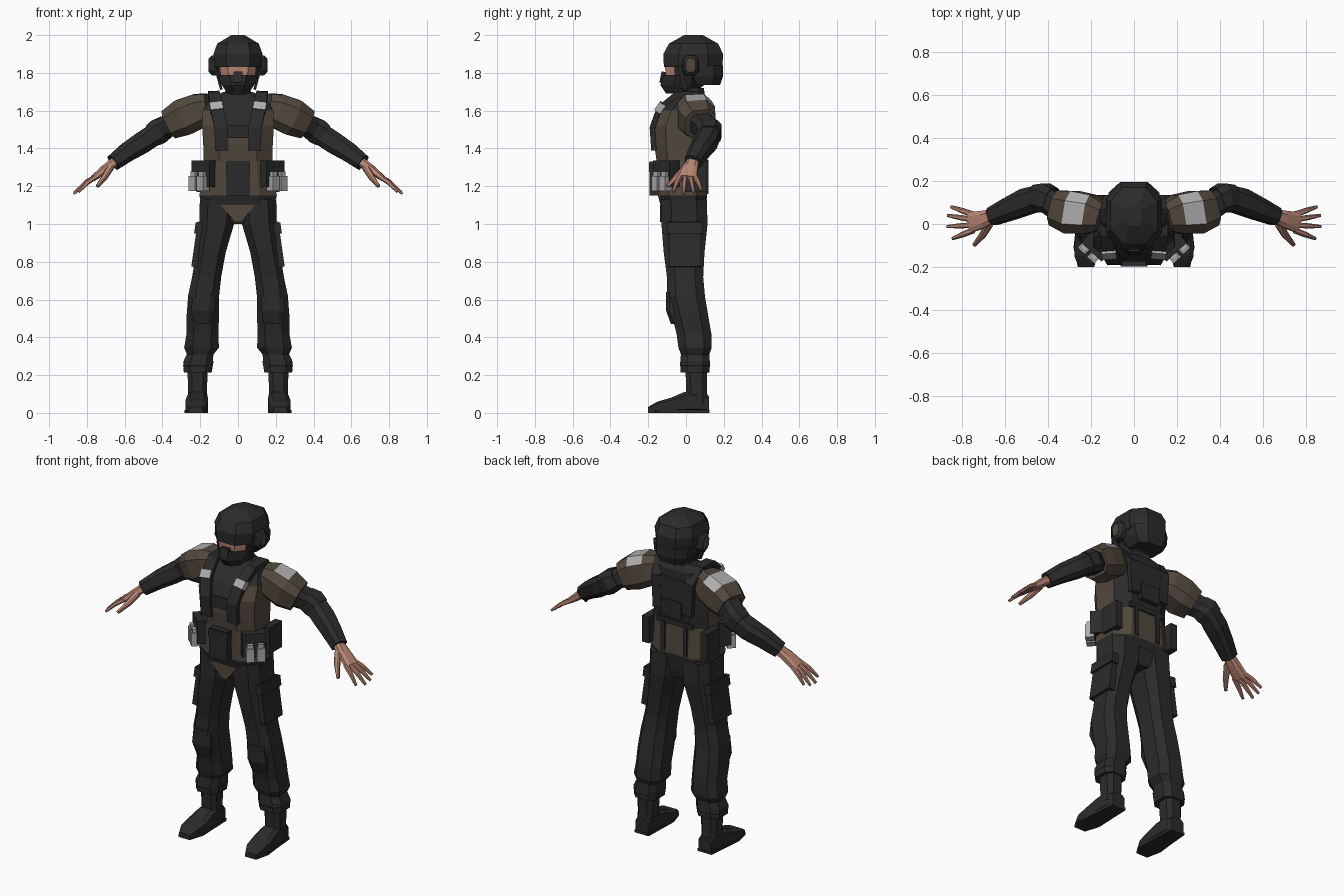
import bpy, bmesh, math
from mathutils import Vector, Matrix


def material(name, rgb):
    m = bpy.data.materials.new(name)
    m.diffuse_color = (*rgb, 1)
    return m


BLACK = material("black cloth", (0.024, 0.024, 0.024))
BROWN = material("brown canvas", (0.085, 0.066, 0.047))
GREY = material("light grey", (0.42, 0.42, 0.42))
SKIN = material("skin", (0.50, 0.25, 0.18))
X, Y, Z = Vector((1, 0, 0)), Vector((0, 1, 0)), Vector((0, 0, 1))


def finish(name, bm, mats, rule, mirror):
    bmesh.ops.recalc_face_normals(bm, faces=bm.faces)
    bm.normal_update()
    if rule:
        for f in bm.faces:
            f.material_index = int(rule(f.calc_center_median(), f.normal))
    me = bpy.data.meshes.new(name)
    bm.to_mesh(me)
    bm.free()
    for m in mats:
        me.materials.append(m)
    ob = bpy.data.objects.new(name, me)
    bpy.context.collection.objects.link(ob)
    if mirror:
        ob.modifiers.new("mirror", 'MIRROR').use_mirror_merge = False
    return ob


def tube(name, rings, *mats, axis=None, ref=X, mirror=True, rule=None, cut=0.55, sides=8):
    """Loft of chamfered sections; ring = x, y, z, half size along ref, half size across."""
    if sides == 8:
        shape = [(1, cut), (cut, 1), (-cut, 1), (-1, cut), (-1, -cut), (-cut, -1), (cut, -1), (1, -cut)]
    else:
        shape = [(1, 1), (-1, 1), (-1, -1), (1, -1)]
    bm = bmesh.new()
    loops = []
    pts = [Vector(r[:3]) for r in rings]
    for i, r in enumerate(rings):
        t = axis or (pts[min(i + 1, len(pts) - 1)] - pts[max(i - 1, 0)]).normalized()
        u = (ref - t * ref.dot(t)).normalized()
        v = t.cross(u)
        loops.append([bm.verts.new(pts[i] + u * a * r[3] + v * b * r[4]) for a, b in shape])
    for a, b in zip(loops, loops[1:]):
        for k in range(sides):
            j = (k + 1) % sides
            bm.faces.new((a[k], a[j], b[j], b[k]))
    bm.faces.new(loops[0])
    bm.faces.new(loops[-1])
    return finish(name, bm, mats, rule, mirror)


def box(name, pos, size, mat, rot=(0, 0, 0), taper=1.0, mirror=True):
    """Box whose lower end is scaled by taper."""
    bm = bmesh.new()
    bmesh.ops.create_cube(bm, size=1)
    for v in bm.verts:
        if v.co.z < 0:
            v.co.x *= taper
    m = Matrix.Translation(pos)
    for ang, ax in zip(rot, "XYZ"):
        m = m @ Matrix.Rotation(ang, 4, ax)
    bm.transform(m @ Matrix.Diagonal((*size, 1)))
    return finish(name, bm, (mat,), None, mirror)


def upright(name, rows, *mats, **kw):
    """Stack of level sections; row = z, x, y, half width, half depth."""
    return tube(name, [(x, y, z, w, d) for z, x, y, w, d in rows], *mats, axis=Z, **kw)


# Helmet, face and mask
upright("helmet", [(1.83, 0, .038, .122, .155), (1.90, 0, .038, .13, .158),
                   (1.955, 0, .04, .11, .13), (2.0, 0, .04, .035, .05)], BLACK, mirror=False, cut=.5)
upright("helmet_nape", [(1.735, 0, .10, .085, .08), (1.78, 0, .095, .11, .10),
                        (1.84, 0, .09, .118, .105)], BLACK, mirror=False)
upright("face", [(1.77, 0, 0, .09, .105), (1.84, 0, 0, .098, .112)], SKIN, BLACK,
        mirror=False, rule=lambda c, n: c.y > -.03)
upright("mask", [(1.69, 0, -.03, .055, .075), (1.735, 0, -.02, .085, .115),
                 (1.79, 0, -.01, .108, .11)], BLACK, mirror=False, cut=.4)
box("nose_cover", (0, -.118, 1.775), (.05, .035, .06), BLACK, rot=(-.2, 0, 0), mirror=False)
upright("neck", [(1.62, 0, .03, .08, .075), (1.72, 0, .03, .065, .065)], BLACK, mirror=False)
tube("ear_cup", [(.105, .025, 1.84, .045, .055), (.14, .025, 1.84, .04, .052),
                 (.155, .025, 1.84, .026, .035)], BLACK, BROWN, axis=X, ref=Y,
     rule=lambda c, n: n.x > .9)
box("chin_strap", (.105, -.02, 1.775), (.012, .025, .13), BLACK, rot=(.25, .25, 0))


# Vest: brown belly, chest sides and lower back
def vest_colour(c, n):
    if n.z > .9 or c.z < 1.16:
        return False
    if c.y > .03 and n.y > .3:
        return c.z < 1.33
    return c.z < 1.5 and n.y < -.2 or c.z < 1.63 and c.y < 0 and n.x * c.x > 0 and abs(c.x) > .09


upright("vest", [(1.10, 0, -.015, .192, .12), (1.15, 0, -.018, .204, .13), (1.33, 0, -.025, .183, .13),
                 (1.42, 0, -.028, .184, .14), (1.52, 0, -.03, .19, .142), (1.60, 0, -.008, .187, .125),
                 (1.665, 0, .025, .15, .09), (1.70, 0, .035, .075, .055)],
        BLACK, BROWN, mirror=False, rule=vest_colour)
tube("shoulder_strap", [(.088, -.17, 1.39, .034, .014), (.09, -.178, 1.51, .034, .014),
                        (.112, -.142, 1.61, .034, .014), (.128, -.05, 1.685, .03, .016),
                        (.128, .06, 1.69, .03, .016), (.11, .12, 1.61, .03, .014),
                        (.10, .122, 1.42, .03, .014)], BLACK, sides=4)
tube("strap_patch", [(.112, -.15, 1.598, .034, .019), (.118, -.122, 1.638, .034, .019)], GREY, sides=4)
box("chest_bib", (0, -.172, 1.49), (.11, .012, .07), BLACK, mirror=False)
box("back_plate", (0, .115, 1.52), (.19, .035, .2), BLACK, mirror=False)
box("back_pouch", (0, .128, 1.44), (.13, .03, .1), BLACK, mirror=False)
box("back_divider", (.075, .112, 1.25), (.025, .014, .18), BLACK)
box("back_band", (0, .108, 1.345), (.24, .014, .03), BLACK, mirror=False)

# Belt pouches
box("front_pouch", (0, -.168, 1.24), (.12, .05, .18), BLACK, mirror=False)
box("front_pouch_flap", (0, -.174, 1.30), (.126, .046, .05), BLACK, mirror=False)
box("side_pouch", (.175, -.105, 1.265), (.13, .07, .14), BLACK, rot=(0, 0, .75))
for i, (mx, my) in enumerate(((.185, -.15), (.228, -.108))):
    box("magazine_%d" % (i + 1), (mx, my, 1.215), (.046, .05, .08), GREY, rot=(0, 0, .75))
    box("magazine_tip_%d" % (i + 1), (mx, my, 1.262), (.034, .034, .03), GREY, rot=(0, 0, .75))
box("hip_pouch", (.197, .05, 1.25), (.045, .12, .16), BLACK)

# Sleeves and arms
tube("sleeve", [(.15, .03, 1.615, .065, .075), (.205, .045, 1.60, .092, .092), (.29, .055, 1.565, .10, .098),
                (.36, .075, 1.53, .083, .08)], BROWN, GREY, ref=Y,
     rule=lambda c, n: n.z > .7 and .22 < c.x < .33)
tube("arm", [(.32, .065, 1.545, .065, .065), (.40, .11, 1.505, .058, .056), (.44, .122, 1.475, .058, .058),
             (.50, .105, 1.435, .06, .058), (.58, .07, 1.385, .052, .052), (.66, .035, 1.325, .042, .043)],
     BLACK, ref=Y)
tube("elbow_pad", [(.385, .108, 1.512, .06, .06), (.42, .122, 1.49, .068, .068), (.455, .122, 1.467, .06, .062)],
     BLACK, ref=Y)

# Hands
tube("palm", [(.645, .04, 1.335, .03, .025), (.70, .022, 1.293, .04, .024), (.765, .008, 1.243, .048, .016)],
     SKIN, ref=Y)
for name, y0, tip in (("little", .045, (.852, .08, 1.18)), ("ring", .02, (.868, .04, 1.165)),
                      ("middle", -.005, (.87, -.012, 1.16)), ("index", -.03, (.845, -.068, 1.17))):
    a, b = Vector((.75, y0, 1.252)), Vector(tip)
    mid = a.lerp(b, .5) + Z * .008
    tube(name + "_finger", [(*a, .013, .013), (*mid, .012, .012), (*b, .007, .007)], SKIN, ref=Y)
tube("thumb", [(.675, .0, 1.30, .018, .016), (.705, -.05, 1.25, .015, .015), (.745, -.098, 1.20, .008, .009)],
     SKIN, ref=X)

# Pelvis and trousers
upright("pelvis", [(1.0, 0, -.005, .05, .09), (1.06, 0, -.01, .14, .11), (1.14, 0, -.015, .19, .122)],
        BLACK, mirror=False)
box("crotch_panel", (0, -.128, 1.055), (.18, .02, .09), BROWN, taper=.2, mirror=False)
upright("trouser_leg", [(1.13, .105, -.012, .097, .122), (1.0, .113, -.008, .092, .122),
                        (.85, .143, -.01, .078, .108), (.72, .166, -.005, .077, .096),
                        (.62, .182, .0, .082, .10), (.50, .187, .025, .086, .095),
                        (.42, .188, .042, .084, .092), (.345, .193, .048, .092, .088),
                        (.31, .20, .048, .07, .075), (.25, .213, .048, .078, .08),
                        (.22, .213, .052, .058, .065)], BLACK)
upright("trouser_cuff", [(.31, .205, .048, .066, .07), (.27, .21, .048, .08, .078),
                         (.215, .213, .048, .074, .076)], BLACK)
box("thigh_pocket", (.203, -.005, .89), (.055, .17, .24), BLACK, rot=(0, -.14, 0))
box("thigh_pocket_flap", (.196, -.005, .975), (.065, .185, .06), BLACK, rot=(0, -.14, 0))
upright("knee_pad", [(.47, .187, -.045, .05, .035), (.54, .187, -.065, .062, .04),
                     (.64, .18, -.07, .056, .036)], BLACK)

# Boots
upright("boot_shaft", [(.05, .215, .06, .05, .056), (.12, .215, .056, .05, .055),
                       (.24, .213, .055, .054, .058)], BLACK)
tube("boot_foot", [(.213, .122, .045, .042, .045), (.214, .06, .058, .052, .058), (.215, -.01, .055, .054, .055),
                   (.218, -.08, .04, .06, .04), (.222, -.15, .03, .056, .03), (.224, -.2, .016, .034, .016)],
     BLACK, axis=-Y, cut=.65)
tube("boot_sole", [(.213, .124, .008, .047, .008), (.216, 0, .008, .054, .008), (.22, -.11, .008, .062, .008),
                   (.224, -.2, .008, .038, .008)], BLACK, axis=-Y, sides=4)
